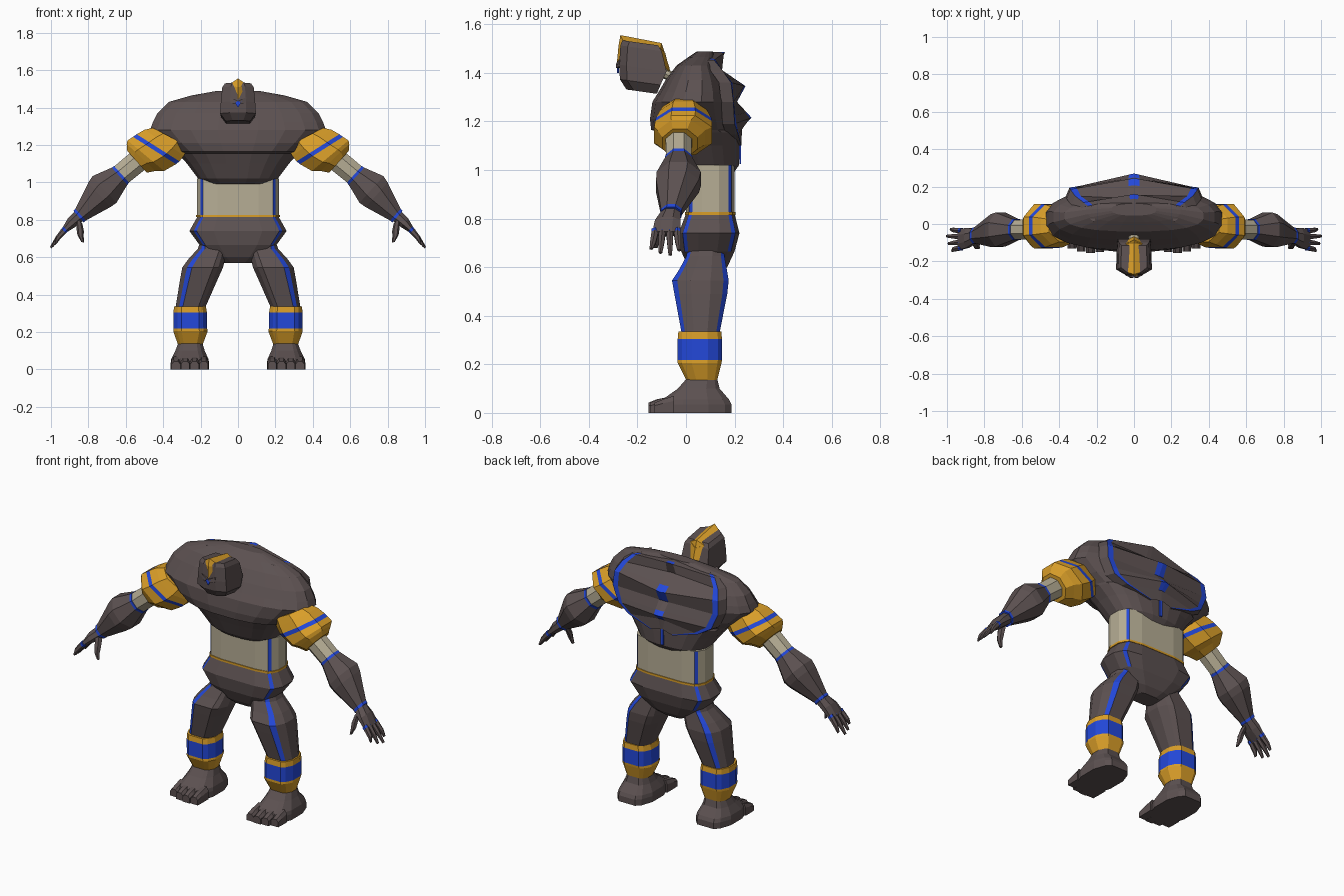
import bpy, bmesh, math
from mathutils import Vector

def material(name, col):
    m = bpy.data.materials.new(name)
    m.diffuse_color = (*col, 1)
    return m

MATS = [material("dark_brown", (0.107, 0.082, 0.082)), material("gold", (0.70, 0.345, 0.022)),
        material("blue", (0.017, 0.065, 0.70)), material("beige", (0.47, 0.42, 0.30))]
BROWN, GOLD, BLUE, BEIGE = range(4)

def loft(name, rings, rule=BROWN, mirror=False, closed=True):
    """Skin a list of point rings; rule(i, j) gives the colour of row i, column j."""
    bm = bmesh.new()
    vs = [[bm.verts.new(p) for p in r] for r in rings]
    pick = rule if callable(rule) else (lambda i, j: rule)
    n = len(rings[0])
    for i in range(len(rings) - 1):
        for j in range(n if closed else n - 1):
            k = (j + 1) % n
            f = bm.faces.new((vs[i][j], vs[i][k], vs[i + 1][k], vs[i + 1][j]))
            f.material_index = pick(i, j)
    if closed:
        for ring, i in ((vs[0], 0), (vs[-1], len(rings) - 2)):
            bm.faces.new(ring).material_index = pick(i, -1)
    bmesh.ops.recalc_face_normals(bm, faces=bm.faces)
    me = bpy.data.meshes.new(name)
    bm.to_mesh(me)
    bm.free()
    for m in MATS:
        me.materials.append(m)
    ob = bpy.data.objects.new(name, me)
    bpy.context.collection.objects.link(ob)
    if mirror:
        ob.modifiers.new("mirror", 'MIRROR').use_mirror_merge = False
    return ob

def oval(z, x0, x1, y0, y1, n=20, p=2.5):
    """Horizontal superellipse ring between the given limits."""
    def s(v):
        return math.copysign(abs(v) ** (2 / p), v)
    a = [2 * math.pi * (k + .5) / n for k in range(n)]
    return [((x0 + x1) / 2 + (x1 - x0) / 2 * s(math.cos(t)),
             (y0 + y1) / 2 + (y1 - y0) / 2 * s(math.sin(t)), z) for t in a]

def section(half, z, x0, x1, y0, y1):
    """Horizontal ring from a unit half outline (front to back on +x), mirrored."""
    pts = half + [(-x, y) for x, y in reversed(half)]
    return [((x0 + x1) / 2 + (x1 - x0) / 2 * x, (y0 + y1) / 2 + (y1 - y0) / 2 * y, z) for x, y in pts]

# chest: ribs, overhanging breast and rounded shoulders
CHEST = [(.992, .17, -.02, .20), (1.02, .215, -.05, .22), (1.10, .275, -.085, .222), (1.155, .325, -.11, .222),
         (1.165, .34, -.145, .215), (1.21, .40, -.15, .205), (1.28, .475, -.14, .19), (1.32, .46, -.115, .18),
         (1.37, .435, -.085, .16), (1.43, .375, -.04, .125), (1.465, .25, .01, .12), (1.488, .12, .045, .11)]
loft("chest", [oval(z, -w, w, a, b) for z, w, a, b in CHEST])

# back shell: three overlapping shingles (centre y, z, edge x, y, z)
ROWS = [(.09, 1.487, .20, .06, 1.465), (.16, 1.485, .27, .115, 1.452), (.135, 1.42, .315, .15, 1.41),
        (.245, 1.345, .34, .185, 1.36), (.21, 1.28, .345, .195, 1.28), (.27, 1.215, .305, .20, 1.19),
        (.232, 1.18, .23, .215, 1.145), (.228, 1.12, .07, .228, 1.10)]
rows = []
for i, r in enumerate(ROWS):
    if i in (1, 3, 5):
        rows.append(tuple(a * .35 + b * .65 for a, b in zip(ROWS[i - 1], r)))
    rows.append(r)
COLS = [-1.06, -1, -.9, -.09, 0, .09, .9, 1, 1.06]
def shell_row(r):
    yc, zc, xe, ye, ze = r
    out = []
    for f in COLS:
        a = min(abs(f), 1)
        out.append((f * xe, yc + (ye - yc) * a - (.05 if abs(f) > 1 else 0), zc + (ze - zc) * a))
    return out
def shell_rule(i, j):
    if j in (1, 6):
        return BLUE if i > 0 else BROWN
    # small blue marks around each central spike
    return BLUE if j in (3, 4) and i in (1, 4, 5, 7, 8) else BROWN
loft("back_shell", [shell_row(r) for r in rows], shell_rule, closed=False)
loft("spine_stripe", [[(x, y, z) for x, y in ((-.008, .22), (-.008, .227), (.008, .227), (.008, .22))]
                      for z in (1.025, 1.12)], BLUE)

# waist and pelvis with blue corner stripes
BODY = [(.5, -1), (.85, -.87), (.91, -.74), (1, -.35), (1, .35), (.91, .74), (.85, .87), (.5, 1)]
def corner(base):
    return lambda i, j: BLUE if j in (1, 5, 9, 13) else base
loft("waist", [section(BODY, z, -.22, .22, 0, .2) for z in (.82, 1.02)], corner(BEIGE))
loft("belt", [section(BODY, z, -.224, .224, -.004, .204) for z in (.814, .826)], GOLD)
PELVIS = [(.82, .215, .0, .2), (.74, .26, -.03, .22), (.665, .205, -.02, .2), (.60, .125, .01, .17), (.568, .07, .04, .14)]
loft("pelvis", [section(BODY, z, -w, w, a, b) for z, w, a, b in PELVIS],
     lambda i, j: BLUE if i < 2 and j in (1, 5, 9, 13) else BROWN)

# legs with striped outer corners
LIMB = [(.52, -.98), (.77, -.8), (1, -.35), (1, .35), (.77, .8), (.52, .98)]
LEG = [(.70, .07, .195, .01, .16), (.645, .06, .215, 0, .16), (.59, .07, .265, -.03, .17), (.545, .08, .298, -.06, .178),
       (.49, .105, .308, -.05, .172), (.32, .180, .336, -.018, .138)]
loft("leg", [section(LIMB, *r) for r in LEG], lambda i, j: BLUE if j in (0, 4) else BROWN, True)

# ankle bands
BAND = [(.336, .172, .342, -.033, .147), (.305, .166, .345, -.036, .15), (.218, .165, .345, -.036, .15),
        (.205, .162, .346, -.036, .148), (.135, .188, .322, 0, .13)]
loft("ankle_band", [section(LIMB, *r) for r in BAND], lambda i, j: BLUE if i == 1 else GOLD, True)

# feet and toes
FOOT = [(.14, .19, .32, 0, .13), (.10, .178, .335, -.035, .14), (.055, .158, .357, -.10, .18),
        (.035, .155, .36, -.11, .19), (0, .155, .36, -.11, .19)]
loft("foot", [section(LIMB, *r) for r in FOOT], mirror=True)
for k, tip in enumerate((-.15, -.155, -.148, -.13)):
    c = .183 + .0495 * k
    def toe_ring(y, w, h):
        return [(c - w, y, 0), (c + w, y, 0), (c + w, y, h * .7), (c + w * .5, y, h), (c - w * .5, y, h), (c - w, y, h * .7)]
    loft("toe", [toe_ring(-.05, .0247, .07), toe_ring(tip + .035, .0247, .056), toe_ring(tip, .023, .042)], mirror=True)

# arms: rings in a slanted frame (s along the arm, t across it)
D, N = Vector((.745, 0, -.667)), Vector((.667, 0, .745))
def arm(name, rings, rule, n=8):
    """Each ring: s, t, y centre, radius across, radius in y, slant."""
    out = []
    for s, t, y, rn, ry, k in rings:
        pts = []
        for q in range(n):
            a = 2 * math.pi * (q + .5) / n
            c = 1 / math.cos(math.pi / n)
            pts.append(D * (s + k * math.sin(a)) + N * (t + c * rn * math.sin(a)) + Vector((0, y + c * ry * math.cos(a), 0)))
        out.append(pts)
    return loft(name, out, rule, True)

arm("shoulder_guard", [(-.56, 1.165, -.01, .10, .085, .04), (-.515, 1.166, -.01, .122, .10, .035),
                       (-.472, 1.168, -.01, .13, .114, .04), (-.448, 1.17, -.01, .131, .117, .04),
                       (-.395, 1.18, -.012, .126, .119, .02), (-.37, 1.19, -.02, .105, .098, .01),
                       (-.338, 1.187, -.025, .078, .072, 0)], lambda i, j: BLUE if i == 2 else GOLD)
arm("upper_arm", [(-.36, 1.187, -.03, .06, .054, 0), (-.225, 1.192, -.03, .058, .052, 0)], BEIGE)
arm("forearm", [(-.232, 1.192, -.03, .060, .055, 0), (-.217, 1.192, -.03, .062, .056, 0),
                (-.11, 1.193, -.03, .096, .091, 0), (-.07, 1.190, -.035, .088, .088, 0),
                (.075, 1.178, -.06, .042, .043, 0), (.09, 1.177, -.062, .042, .043, 0)],
    lambda i, j: BLUE if i in (0, 4) else BROWN)
arm("palm", [(.08, 1.177, -.062, .034, .038, 0), (.14, 1.178, -.075, .03, .053, 0), (.205, 1.173, -.082, .014, .057, 0)], BROWN)

# fingers with blue knuckles, and thumb
for y0, y1, s1 in ((-.128, -.143, .275), (-.098, -.105, .30), (-.067, -.065, .312), (-.036, -.028, .285)):
    arm("finger", [(.185, 1.174, y0, .015, .014, 0), (.200, 1.173, y0, .015, .014, 0),
                   (.25, 1.166, (y0 + y1) / 2, .012, .012, 0), (s1, 1.153, y1, .005, .007, 0)],
        lambda i, j: BLUE if i == 0 else BROWN, 6)
arm("thumb", [(.10, 1.165, -.085, .025, .02, 0), (.13, 1.12, -.11, .016, .016, .01),
              (.15, 1.095, -.12, .012, .013, .01), (.165, 1.06, -.125, .005, .008, .005)], BROWN, 6)

# head: faceted block with a bevelled snout
def head_ring(z, w, yf, yb):
    pts = [(.45 * w, yf), (w, yf + .03), (w * .95, yb)]
    pts += [(-x, y) for x, y in reversed(pts)]
    return [(x, y, z - .14 * (y + .18)) for x, y in pts]
loft("head", [head_ring(1.322, .065, -.245, -.12), head_ring(1.36, .096, -.272, -.105), head_ring(1.42, .092, -.275, -.08),
              head_ring(1.50, .084, -.27, -.10), head_ring(1.522, .07, -.262, -.115)])

# gold crest over the head (outer y, z, inner y, z, half width)
CREST = [(-.284, 1.445, -.27, 1.445, .004), (-.278, 1.51, -.262, 1.515, .042), (-.27, 1.555, -.255, 1.525, .045),
         (-.10, 1.522, -.105, 1.50, .045), (-.068, 1.42, -.085, 1.42, .032)]
loft("crest", [[(-w, b, bz), (0, a, az), (w, b, bz), (0, b + .02, bz - .02)] for a, az, b, bz, w in CREST], GOLD)

# eye and brow plates on the face
loft("eye", [[(-.022, y, 1.435), (.022, y, 1.435), (0, y, 1.40)] for y in (-.283, -.275)], BLUE)
for s in (-1, 1):
    loft("brow", [[(s * .003, y, 1.437), (s * .045, y + .012, 1.455), (s * .04, y + .012, 1.425), (s * .02, y, 1.42)]
                  for y in (-.288, -.26)])

# neck: short tilted peg joining head and chest
loft("neck", [[(.03 * math.cos(k * math.pi / 4), y, z + .022 * math.sin(k * math.pi / 4)) for k in range(8)]
              for y, z in ((-.11, 1.405), (.0, 1.36))], BEIGE)
